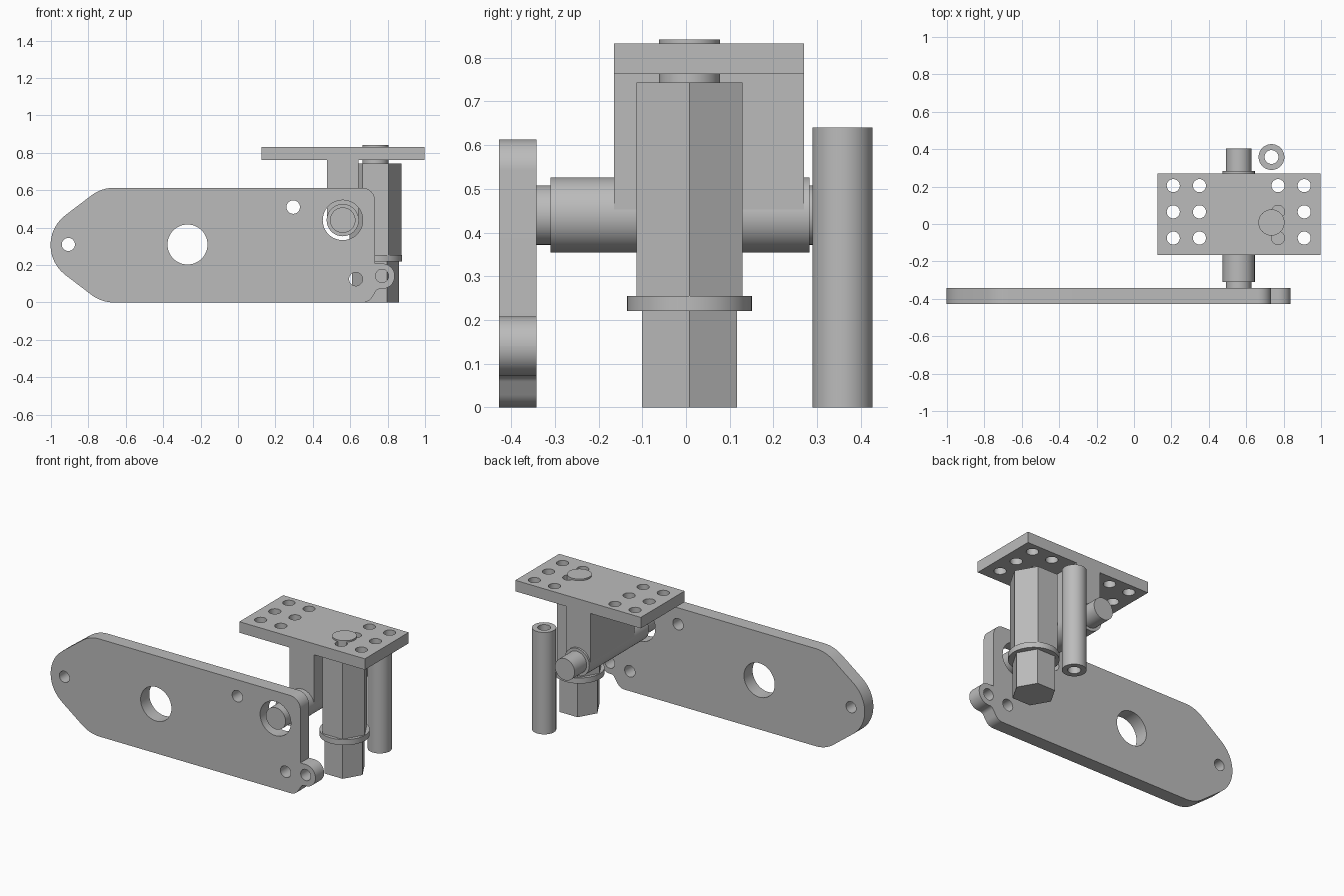
import bpy, bmesh, math
from math import cos, sin, tan, pi
from mathutils import Matrix, Vector

if "Cube" in bpy.data.objects:
    bpy.data.objects.remove(bpy.data.objects["Cube"], do_unlink=True)

grey = bpy.data.materials.new("plain grey")
grey.use_nodes = True
grey.diffuse_color = (0.5, 0.5, 0.5, 1)
grey.node_tree.nodes["Principled BSDF"].inputs["Base Color"].default_value = (0.5, 0.5, 0.5, 1)


def circle(x, y, r, n=48):
    return [(x + r * cos(2 * pi * i / n), y + r * sin(2 * pi * i / n)) for i in range(n)]


def rect(x0, x1, y0, y1):
    return [(x0, y0), (x1, y0), (x1, y1), (x0, y1)]


def rounded(corners, steps=12):
    """Polygon whose corners (x, y, radius) are replaced by tangent arcs."""
    out = []
    for i, (x, y, r) in enumerate(corners):
        p = Vector((x, y))
        if r == 0:
            out.append((x, y))
            continue
        a = (Vector(corners[i - 1][:2]) - p).normalized()
        b = (Vector(corners[(i + 1) % len(corners)][:2]) - p).normalized()
        half = a.angle(b) / 2
        centre = p + (a + b).normalized() * r / sin(half)
        start = p + a * r / tan(half) - centre
        end = p + b * r / tan(half) - centre
        turn = math.atan2(start.x * end.y - start.y * end.x, start.dot(end))
        for k in range(steps + 1):
            out.append(tuple(centre + Matrix.Rotation(turn * k / steps, 2) @ start))
    return out


def extrude(name, loops, lo, hi, along="z"):
    """Solid from an outline plus hole loops, spanning lo..hi along z or y."""
    curve = bpy.data.curves.new(name + "_profile", "CURVE")
    curve.dimensions = "2D"
    curve.fill_mode = "BOTH"
    curve.extrude = (hi - lo) / 2
    for loop in loops:
        spline = curve.splines.new("POLY")
        spline.points.add(len(loop) - 1)
        for point, (x, y) in zip(spline.points, loop):
            point.co = (x, y, 0, 1)
        spline.use_cyclic_u = True
    helper = bpy.data.objects.new(name + "_profile", curve)
    bpy.context.collection.objects.link(helper)
    deps = bpy.context.evaluated_depsgraph_get()
    mesh = bpy.data.meshes.new_from_object(helper.evaluated_get(deps))
    bpy.data.objects.remove(helper, do_unlink=True)

    middle = (lo + hi) / 2
    if along == "z":
        mesh.transform(Matrix.Translation((0, 0, middle)))
    else:
        mesh.transform(Matrix.Translation((0, middle, 0)) @ Matrix.Rotation(pi / 2, 4, "X"))
    bm = bmesh.new()
    bm.from_mesh(mesh)
    bmesh.ops.remove_doubles(bm, verts=bm.verts, dist=1e-5)
    bmesh.ops.recalc_face_normals(bm, faces=bm.faces)
    bm.to_mesh(mesh)
    bm.free()
    mesh.name = name
    mesh.materials.clear()
    mesh.materials.append(grey)
    mesh.shade_smooth()
    mesh.set_sharp_from_angle(angle=math.radians(30))
    obj = bpy.data.objects.new(name, mesh)
    bpy.context.collection.objects.link(obj)
    return obj


# Long side plate with pointed end, small ear and drilled holes
outline = rounded([
    (-1.133, 0.307, 0.2), (-0.73, 0, 0.2), (0.70, 0, 0.06), (0.745, 0.073, 0.03),
    (0.838, 0.073, 0.067), (0.838, 0.208, 0.067), (0.733, 0.208, 0), (0.733, 0.613, 0.07),
    (-0.73, 0.613, 0.2)])
plate_holes = [(-0.907, 0.31, 0.035), (-0.27, 0.31, 0.107), (0.295, 0.51, 0.036),
               (0.56, 0.44, 0.107), (0.63, 0.125, 0.036), (0.77, 0.142, 0.035)]
extrude("side_plate", [outline] + [circle(*h) for h in plate_holes], -0.428, -0.342, "y")

# Mounting plate with two columns of bolt holes at each end
bolts = [circle(x, y, 0.035, 32) for x in (0.21, 0.35, 0.77, 0.91) for y in (-0.075, 0.065, 0.205)]
extrude("mounting_plate", [rect(0.125, 0.997, -0.165, 0.27)] + bolts, 0.763, 0.832)

# Web down to the cross axle
extrude("bracket_web", [rect(0.475, 0.645, 0.44, 0.763)], -0.165, 0.27, "y")
extrude("axle_sleeve", [circle(0.56, 0.44, 0.086)], -0.31, 0.283, "y")
extrude("axle_pin", [circle(0.56, 0.44, 0.068)], -0.425, 0.403, "y")

# Upright hexagonal post with collar and top pin
px, py = 0.735, 0.008
extrude("upper_hex_post", [circle(px, py, 0.14, 6)], 0.255, 0.743)
extrude("post_collar", [circle(px, py, 0.143)], 0.22, 0.255)
extrude("lower_hex_post", [circle(px, py, 0.125, 6)], 0, 0.22)
extrude("post_top_pin", [circle(px, py, 0.07)], 0.743, 0.842)

# Separate hollow tube at the back
extrude("rear_tube", [circle(px, 0.358, 0.069), circle(px, 0.358, 0.037)], 0, 0.64)
